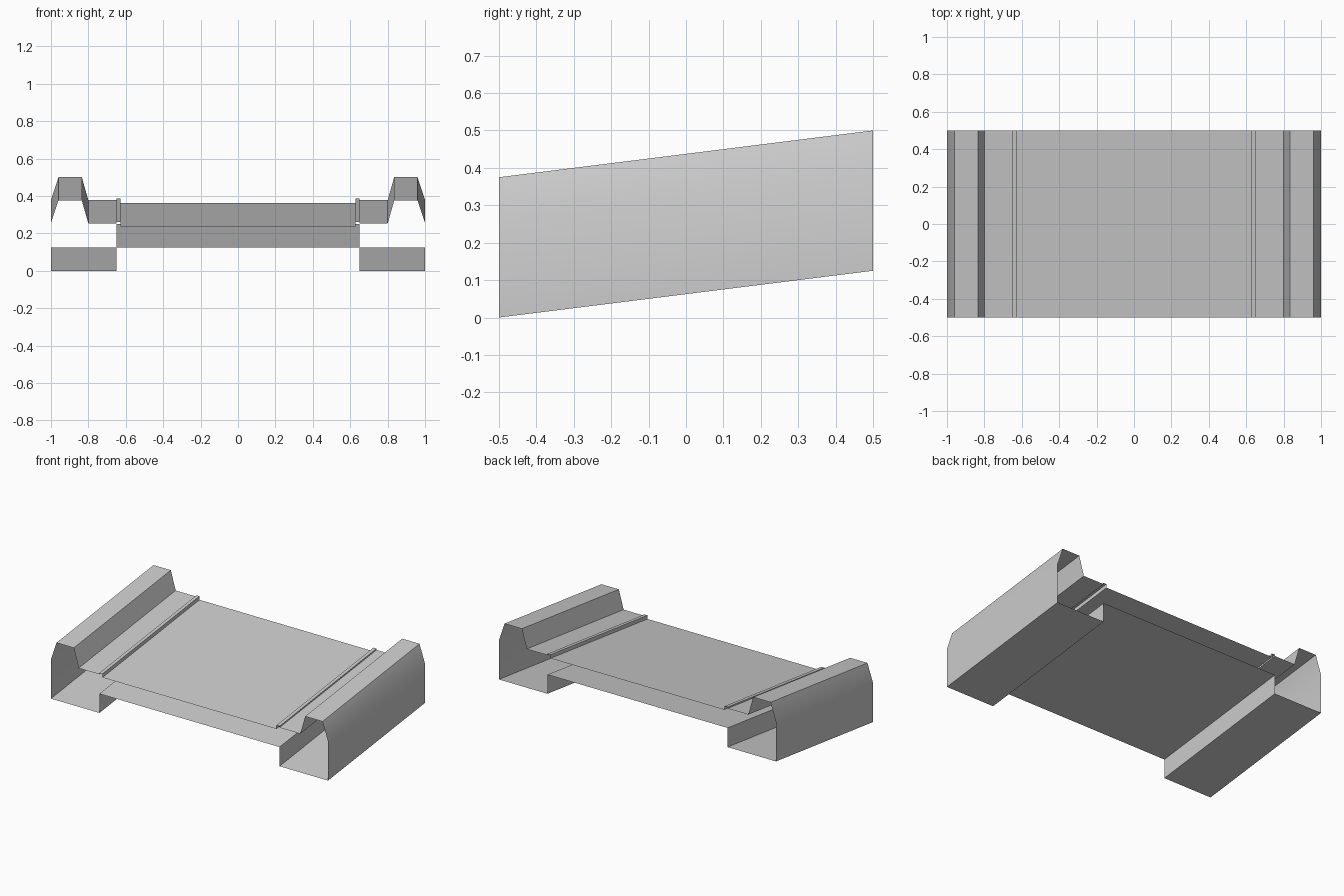
import bpy
import bmesh
import math

if "Cube" in bpy.data.objects:
    bpy.data.objects.remove(bpy.data.objects["Cube"], do_unlink=True)

HALF_LENGTH = 0.5
RISE = 0.125  # height gained from front to back

grey = bpy.data.materials.new("plain_grey")
grey.use_nodes = True
grey.diffuse_color = (0.6, 0.6, 0.6, 1)
grey.node_tree.nodes["Principled BSDF"].inputs["Base Color"].default_value = (0.6, 0.6, 0.6, 1)


def sweep(name, path):
    """Sweep an open (x, z) path up the slope; counter-clockwise paths face out."""
    bm = bmesh.new()
    front = [bm.verts.new((x, -HALF_LENGTH, z)) for x, z in path]
    back = [bm.verts.new((x, HALF_LENGTH, z + RISE)) for x, z in path]
    for i in range(len(path) - 1):
        bm.faces.new((front[i], back[i], back[i + 1], front[i + 1]))
    mesh = bpy.data.meshes.new(name)
    bm.to_mesh(mesh)
    bm.free()
    mesh.materials.append(grey)
    obj = bpy.data.objects.new(name, mesh)
    bpy.context.collection.objects.link(obj)
    bpy.ops.object.select_all(action="DESELECT")
    obj.select_set(True)
    bpy.context.view_layer.objects.active = obj
    bpy.ops.object.shade_smooth_by_angle(angle=math.radians(30))
    return obj


def mirrored(path):
    return [(-x, z) for x, z in reversed(path)]


# Profiles of one side
barrier = [(1, 0), (1, 0.255), (0.96, 0.375), (0.835, 0.375), (0.8, 0.252)]
shoulder = [(0.8, 0.252), (0.65, 0.252)]
kerb = [(0.65, 0.252), (0.65, 0.261), (0.628, 0.261), (0.628, 0.237)]
footing = [(0.65, 0.125), (0.65, 0), (1, 0)]

for part, path in (("barrier", barrier), ("shoulder", shoulder),
                   ("kerb", kerb), ("footing", footing)):
    sweep("left_" + part, path)
    sweep("right_" + part, mirrored(path))

# Deck and underside between the two sides, open at both ends
sweep("deck", [(0.628, 0.237), (-0.628, 0.237)])
sweep("underside", [(-0.65, 0.125), (0.65, 0.125)])
